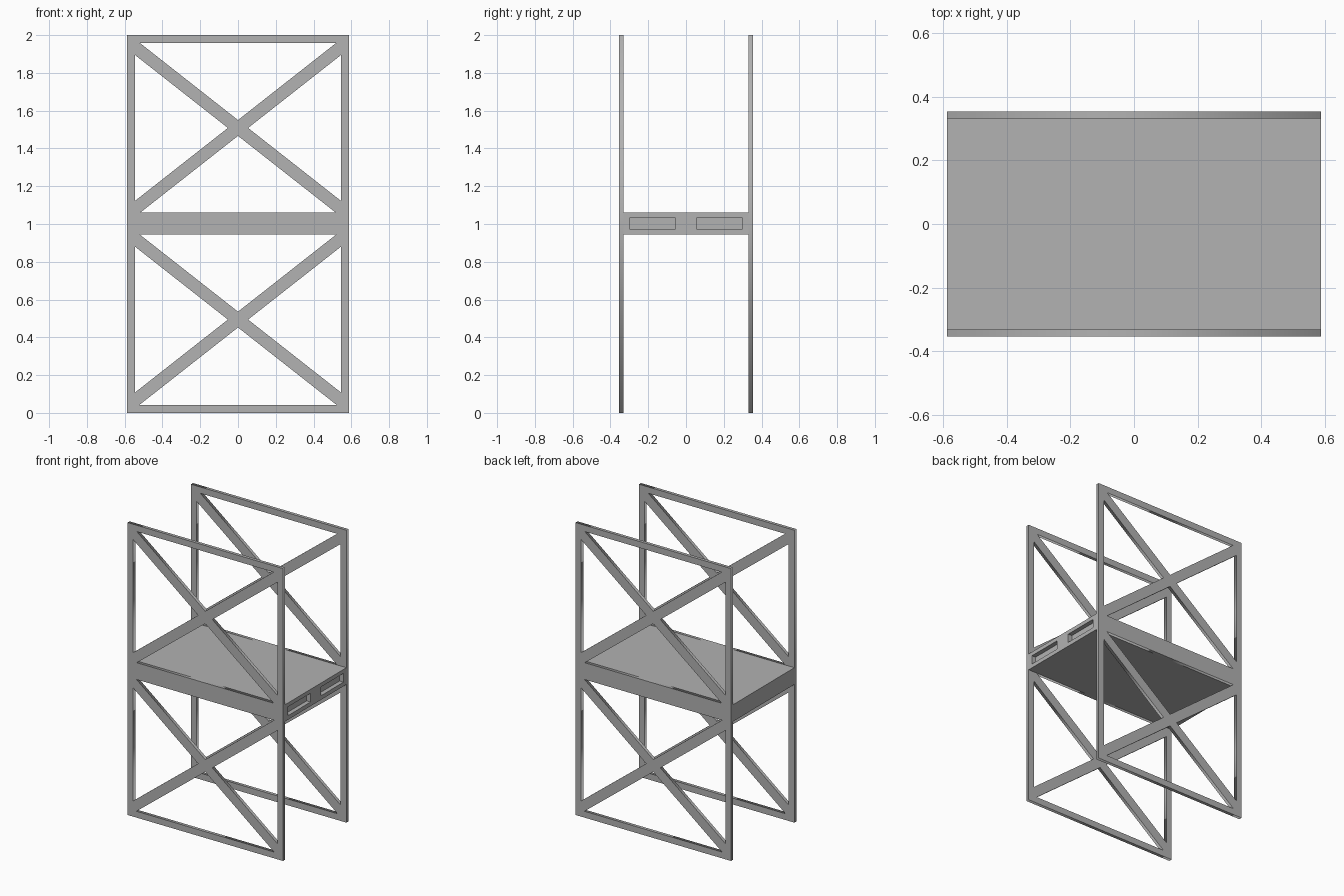
import bpy

cube = bpy.data.objects.get("Cube")
if cube:
    bpy.data.objects.remove(cube, do_unlink=True)

HALF_X, HALF_Y, HEIGHT = 0.588, 0.354, 2.0
PANEL = 0.022                  # panel thickness
POST, RAIL = 0.043, 0.043      # frame widths
DECK_LOW, DECK_HIGH = 0.945, 1.06
SLOPE, BRACE = 0.785, 0.042    # brace slope and half of its vertical width

steel = bpy.data.materials.new("grey steel")
steel.use_nodes = True
grey = (0.445, 0.445, 0.445, 1)
steel.diffuse_color = grey
steel.node_tree.nodes["Principled BSDF"].inputs["Base Color"].default_value = grey


def add_object(name, data):
    obj = bpy.data.objects.new(name, data)
    bpy.context.collection.objects.link(obj)
    return obj


def box(name, low, high):
    bpy.ops.mesh.primitive_cube_add(size=1)
    obj = bpy.context.object
    obj.name = name
    for v in obj.data.vertices:
        v.co = [(a + b) / 2 + c * (b - a) for a, b, c in zip(low, high, v.co)]
    obj.data.materials.append(steel)
    return obj


def evaluated_mesh(obj):
    bpy.context.view_layer.update()
    graph = bpy.context.evaluated_depsgraph_get()
    return bpy.data.meshes.new_from_object(obj.evaluated_get(graph))


def bay_holes(low, high):
    """Four triangular openings left around a crossed pair of braces."""
    mid = (low + high) / 2
    inner = HALF_X - POST
    rise = SLOPE * inner
    for s in (-1, 1):
        yield [(s * inner, mid + rise - BRACE), (s * inner, mid - rise + BRACE),
               (s * BRACE / SLOPE, mid)]
    for s, edge in ((-1, low), (1, high)):
        reach = min((abs(edge - mid) - BRACE) / SLOPE, inner)
        yield [(-reach, edge), (reach, edge), (0, mid + s * BRACE)]


def truss_panel(name, y):
    """Flat plate with triangular openings, stood upright."""
    curve = bpy.data.curves.new(name, "CURVE")
    curve.dimensions = "2D"
    curve.fill_mode = "BOTH"
    curve.extrude = PANEL / 2
    loops = [[(-HALF_X, 0), (HALF_X, 0), (HALF_X, HEIGHT), (-HALF_X, HEIGHT)]]
    loops += bay_holes(RAIL, 0.9)
    loops += bay_holes(1.1, HEIGHT - RAIL)
    return curve, loops, y


def build_panel(name, y):
    curve = bpy.data.curves.new(name, "CURVE")
    curve.dimensions = "2D"
    curve.fill_mode = "BOTH"
    curve.extrude = PANEL / 2
    loops = [[(-HALF_X, 0), (HALF_X, 0), (HALF_X, HEIGHT), (-HALF_X, HEIGHT)]]
    loops += bay_holes(RAIL, DECK_LOW)
    loops += bay_holes(DECK_HIGH, HEIGHT - RAIL)
    for loop in loops:
        spline = curve.splines.new("POLY")
        spline.points.add(len(loop) - 1)
        for point, (x, z) in zip(spline.points, loop):
            point.co = (x, z, 0, 1)
        spline.use_cyclic_u = True
    outline = add_object(name + "_outline", curve)
    mesh = evaluated_mesh(outline)
    bpy.data.objects.remove(outline, do_unlink=True)
    for v in mesh.vertices:
        x, z, depth = v.co
        v.co = (x, y - depth, z)
    mesh.materials.clear()
    mesh.materials.append(steel)
    add_object(name, mesh)


# Front and back braced panels
build_panel("front_panel", -HALF_Y + PANEL / 2)
build_panel("back_panel", HALF_Y - PANEL / 2)

# Deck between the panels, with two shallow pockets in one end
inner_y = HALF_Y - PANEL
deck = box("deck", (-HALF_X, -inner_y, DECK_LOW), (HALF_X, inner_y, DECK_HIGH))
cutters = []
for y in (-0.3, 0.055):
    cutter = box("pocket_cutter", (HALF_X - 0.03, y, 0.973), (HALF_X + 0.1, y + 0.245, 1.033))
    cutter.hide_render = True
    cut = deck.modifiers.new("pocket", "BOOLEAN")
    cut.operation = "DIFFERENCE"
    cut.solver = "EXACT"
    cut.object = cutter
    cutters.append(cutter)
cut_mesh = evaluated_mesh(deck)
deck.modifiers.clear()
deck.data = cut_mesh
for cutter in cutters:
    bpy.data.objects.remove(cutter, do_unlink=True)
